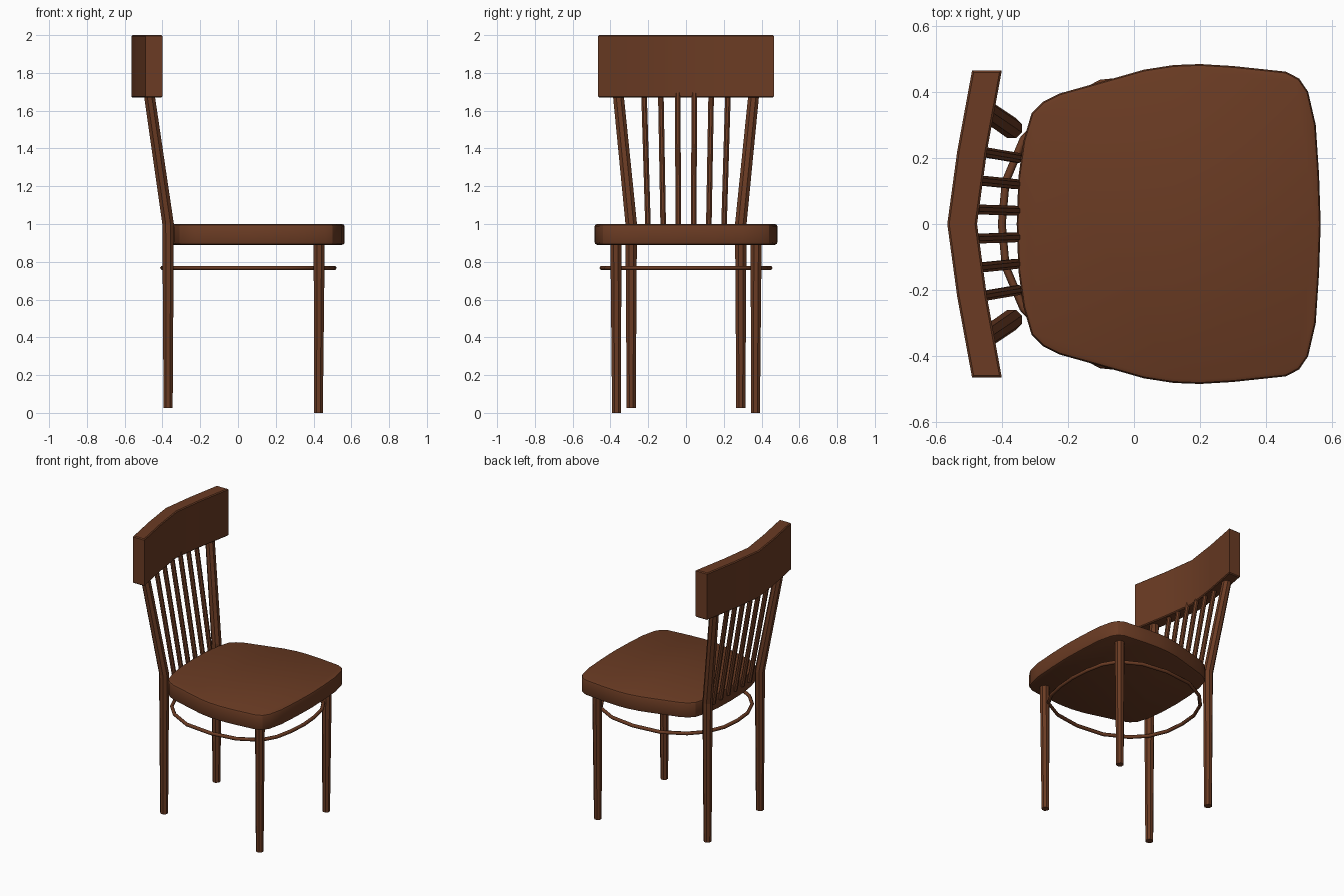
import bpy, bmesh, math

old = bpy.data.objects.get("Cube")
if old:
    bpy.data.objects.remove(old, do_unlink=True)

wood = bpy.data.materials.new("brown wood")
wood.use_nodes = True
BROWN = (0.145, 0.044, 0.017, 1)
wood.diffuse_color = BROWN
wood.node_tree.nodes["Principled BSDF"].inputs["Base Color"].default_value = BROWN


def add_object(name, data):
    data.materials.append(wood)
    obj = bpy.data.objects.new(name, data)
    bpy.context.scene.collection.objects.link(obj)
    return obj


def finish(name, bm, smooth=True):
    bmesh.ops.recalc_face_normals(bm, faces=bm.faces)
    mesh = bpy.data.meshes.new(name)
    bm.to_mesh(mesh)
    bm.free()
    obj = add_object(name, mesh)
    if smooth:
        bpy.ops.object.select_all(action="DESELECT")
        obj.select_set(True)
        bpy.context.view_layer.objects.active = obj
        bpy.ops.object.shade_smooth_by_angle(angle=math.radians(25))
    return obj


def mirror_outline(half):
    """Close a half outline (y >= 0) by mirroring it across y = 0."""
    return half + [(x, -y) for x, y in reversed(half) if y > 0]


def slab(name, outline, bottom, top, bevel, segments):
    """Extrude an outline and round its top and bottom rims."""
    bm = bmesh.new()
    base = bm.faces.new([bm.verts.new((x, y, bottom)) for x, y in outline])
    ext = bmesh.ops.extrude_face_region(bm, geom=[base])
    new_verts = [g for g in ext["geom"] if isinstance(g, bmesh.types.BMVert)]
    bmesh.ops.translate(bm, verts=new_verts, vec=(0, 0, top - bottom))
    rims = [e for e in bm.edges if abs(e.verts[0].co.z - e.verts[1].co.z) < 1e-5]
    bmesh.ops.bevel(bm, geom=rims, offset=bevel, segments=segments,
                    profile=0.5, affect="EDGES")
    return finish(name, bm)


def rod(name, stations, sides):
    """Loft horizontal rings given as (x, y, z, radius)."""
    bm = bmesh.new()
    rings = []
    for x, y, z, r in stations:
        angles = [(i + 0.5) * math.tau / sides for i in range(sides)]
        rings.append([bm.verts.new((x + r * math.cos(a), y + r * math.sin(a), z))
                      for a in angles])
    for low, high in zip(rings, rings[1:]):
        for i in range(sides):
            j = (i + 1) % sides
            bm.faces.new((low[i], low[j], high[j], high[i]))
    bm.faces.new(rings[0][::-1])
    bm.faces.new(rings[-1])
    return finish(name, bm, smooth=False)


# Seat
seat_half = [(-0.355, 0), (-0.35, 0.14), (-0.335, 0.25), (-0.31, 0.335),
             (-0.275, 0.37), (-0.225, 0.395), (-0.1, 0.43), (0.03, 0.467),
             (0.12, 0.481), (0.2, 0.484), (0.3, 0.478), (0.46, 0.461),
             (0.5, 0.44), (0.527, 0.4), (0.55, 0.3), (0.56, 0.15), (0.565, 0)]
slab("seat", mirror_outline(seat_half), 0.89, 1.0, 0.014, 2)

# Bent top board of the back
rear = [(-0.49, 0.465), (-0.535, 0.22), (-0.565, 0), (-0.535, -0.22), (-0.49, -0.465)]
front = [(x + 0.09, y) for x, y in reversed(rear)]
slab("back_board", rear + front, 1.67, 2.0, 0.006, 1)

# Legs and back posts
for side, label in ((1, "left"), (-1, "right")):
    rod("front_leg_" + label,
        [(0.426, side * 0.368, 0, 0.025), (0.43, side * 0.371, 0.92, 0.032)], 8)
    rod("back_leg_" + label,
        [(-0.37, side * 0.29, 0.025, 0.026), (-0.37, side * 0.29, 1.0, 0.033),
         (-0.475, side * 0.362, 1.72, 0.031)], 8)

# Spindles
for i in range(6):
    t = i - 2.5
    rod(f"spindle_{i + 1}",
        [(-0.352, t * 0.08, 0.95, 0.016), (-0.483, t * 0.089, 1.7, 0.016)], 8)

# Bent hoop bracing the legs
hoop_half = [(-0.4, 0), (-0.388, 0.13), (-0.335, 0.255), (-0.25, 0.345),
             (-0.1, 0.425), (0.1, 0.446), (0.28, 0.42), (0.42, 0.345),
             (0.475, 0.25), (0.5, 0.13), (0.51, 0)]
hoop_path = mirror_outline(hoop_half)
curve = bpy.data.curves.new("leg_hoop", "CURVE")
curve.dimensions = "3D"
curve.bevel_depth = 0.012
curve.bevel_resolution = 1
spline = curve.splines.new("POLY")
spline.points.add(len(hoop_path) - 1)
for point, (x, y) in zip(spline.points, hoop_path):
    point.co = (x, y, 0.768, 1)
spline.use_cyclic_u = True
add_object("leg_hoop", curve)
